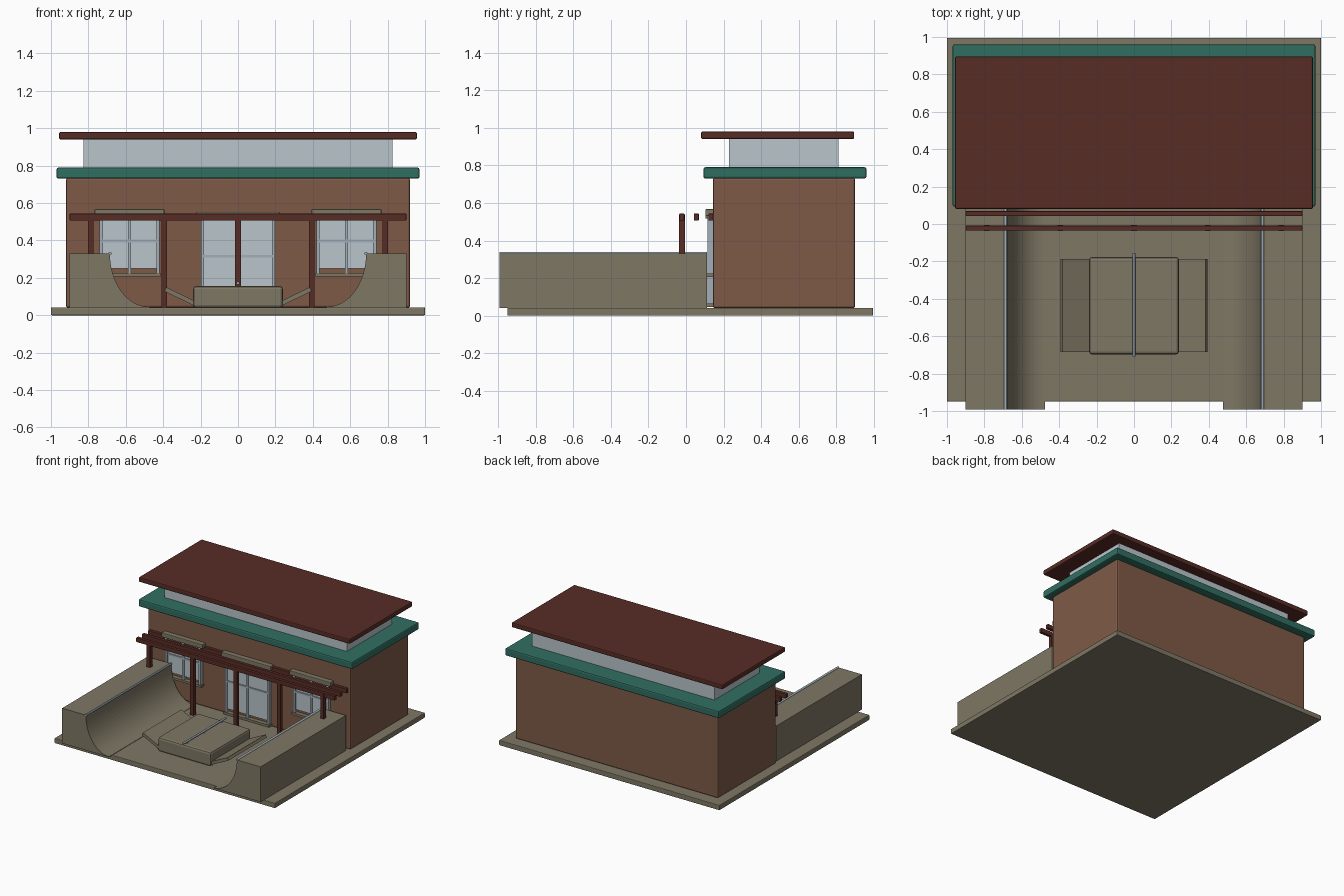
import bpy
import bmesh
from math import sin, cos, pi, radians

default = bpy.data.objects.get("Cube")
if default:
    bpy.data.objects.remove(default, do_unlink=True)


def material(name, rgb):
    mat = bpy.data.materials.new(name)
    mat.use_nodes = True
    mat.diffuse_color = (*rgb, 1)
    bsdf = mat.node_tree.nodes["Principled BSDF"]
    bsdf.inputs["Base Color"].default_value = (*rgb, 1)
    bsdf.inputs["Roughness"].default_value = 0.8
    return mat


concrete = material("concrete", (0.21, 0.185, 0.128))
brick = material("brick", (0.21, 0.102, 0.062))
green = material("green_trim", (0.03, 0.157, 0.12))
timber = material("red_timber", (0.095, 0.025, 0.018))
glass = material("pale_glass", (0.49, 0.56, 0.6))
metal = material("pale_metal", (0.36, 0.43, 0.48))


def finish(name, bm, mat):
    bmesh.ops.recalc_face_normals(bm, faces=bm.faces)
    mesh = bpy.data.meshes.new(name)
    bm.to_mesh(mesh)
    bm.free()
    mesh.materials.append(mat)
    obj = bpy.data.objects.new(name, mesh)
    bpy.context.collection.objects.link(obj)
    return obj


def box(name, x, y, z, mat, bevel=0.0):
    """Box from (min, max) ranges on each axis."""
    bm = bmesh.new()
    bmesh.ops.create_cube(bm, size=1)
    for v in bm.verts:
        v.co = [(r[0] + r[1]) / 2 + c * (r[1] - r[0]) for r, c in zip((x, y, z), v.co)]
    obj = finish(name, bm, mat)
    if bevel:
        mod = obj.modifiers.new("rounded_edges", "BEVEL")
        mod.width = bevel
        mod.segments = 2
    return obj


def prism(name, profile, y, mat):
    """Extrude an (x, z) profile along y."""
    bm = bmesh.new()
    face = bm.faces.new([bm.verts.new((px, y[0], pz)) for px, pz in profile])
    new = bmesh.ops.extrude_face_region(bm, geom=[face])["geom"]
    moved = [g for g in new if isinstance(g, bmesh.types.BMVert)]
    bmesh.ops.translate(bm, vec=(0, y[1] - y[0], 0), verts=moved)
    return finish(name, bm, mat)


def pipe(name, x, z, y, radius):
    ring = [(x + radius * cos(i * pi / 6), z + radius * sin(i * pi / 6)) for i in range(12)]
    obj = prism(name, ring, y, metal)
    bpy.ops.object.select_all(action="DESELECT")
    obj.select_set(True)
    bpy.context.view_layer.objects.active = obj
    bpy.ops.object.shade_smooth_by_angle()


def span(centre, width):
    return (centre - width / 2, centre + width / 2)


# Ground slab and building
box("ground_slab", (-1, 1), (-0.95, 0.995), (0, 0.042), concrete, 0.005)
box("building_walls", (-0.92, 0.92), (0.143, 0.9), (0.04, 0.735), brick, 0.012)
box("green_cornice", (-0.97, 0.97), (0.093, 0.96), (0.73, 0.79), green, 0.01)
box("clerestory_band", (-0.827, 0.827), (0.23, 0.812), (0.785, 0.945), glass)
box("top_roof", (-0.957, 0.957), (0.08, 0.895), (0.94, 0.98), timber, 0.008)


# Windows and door: pane, jambs, bars, lintel and sill
def opening(name, cx, half, bottom, top, bar_z, lintel_top):
    box(name + "_pane", span(cx, 2 * half), (0.125, 0.15), (bottom + 0.025, top), glass)
    for side, dx in (("right", -half), ("centre", 0), ("left", half)):
        box(f"{name}_{side}_bar", span(cx + dx, 0.018), (0.115, 0.15), (bottom, top), metal)
    for label, z in (("middle", bar_z), ("top", top)):
        box(f"{name}_{label}_bar", span(cx, 2 * half), (0.117, 0.15), span(z, 0.014), metal)
    box(name + "_lintel", span(cx, 2 * half + 0.07), (0.103, 0.15),
        (lintel_top - 0.037, lintel_top), concrete, 0.005)
    box(name + "_sill", span(cx, 2 * half + 0.035), (0.108, 0.15),
        (bottom - 0.018, bottom), concrete)


opening("door", 0, 0.19, 0.065, 0.515, 0.316, 0.553)
for side, sign in (("right", -1), ("left", 1)):
    opening(side + "_window", sign * 0.58, 0.152, 0.225, 0.53, 0.397, 0.567)

# Pergola
for i, y in enumerate((-0.022, 0.055, 0.133)):
    box(f"pergola_beam_{i + 1}", (-0.9, 0.9), span(y, 0.027), (0.507, 0.543), timber, 0.003)
for i in range(5):
    box(f"pergola_post_{i + 1}", span((i - 2) * 0.394, 0.03), span(-0.021, 0.031),
        (0.04, 0.538), timber)

# Quarter pipes with metal coping, and flaps beside the table
STEPS = 16
for side, s in (("right", -1), ("left", 1)):
    curve = [(s * (0.475 + 0.21 * cos(a)), 0.33 - 0.285 * sin(a))
             for a in (i * pi / 2 / STEPS for i in range(STEPS + 1))]
    outline = [(s * 0.9, 0.042), (s * 0.9, 0.33)] + curve + [(s * 0.475, 0.042)]
    prism(side + "_quarter_pipe", outline, (-0.993, 0.113), concrete)
    pipe(side + "_coping", s * 0.685, 0.33, (-0.993, 0.113), 0.009)

    # Tilted slab, rising outwards from the table
    tilt = radians(26)
    along = (-cos(tilt) * 0.22, -sin(tilt) * 0.22)
    down = (0.024 * sin(tilt), -0.024 * cos(tilt))
    ax, az = 0.383, 0.15
    corners = [(ax, az), (ax + along[0], az + along[1]),
               (ax + along[0] + down[0], az + along[1] + down[1]),
               (ax + down[0], az + down[1])]
    prism(side + "_flap", [(s * px, pz) for px, pz in corners], (-0.685, -0.188), concrete)

# Central table and grind rail
box("ramp_table", (-0.24, 0.24), (-0.698, -0.176), (0.04, 0.156), concrete, 0.016)
pipe("grind_rail", 0, 0.172, (-0.708, -0.156), 0.008)
for i, y in enumerate((-0.66, -0.435, -0.21)):
    box(f"rail_support_{i + 1}", span(0, 0.008), span(y, 0.008), (0.15, 0.172), metal)
